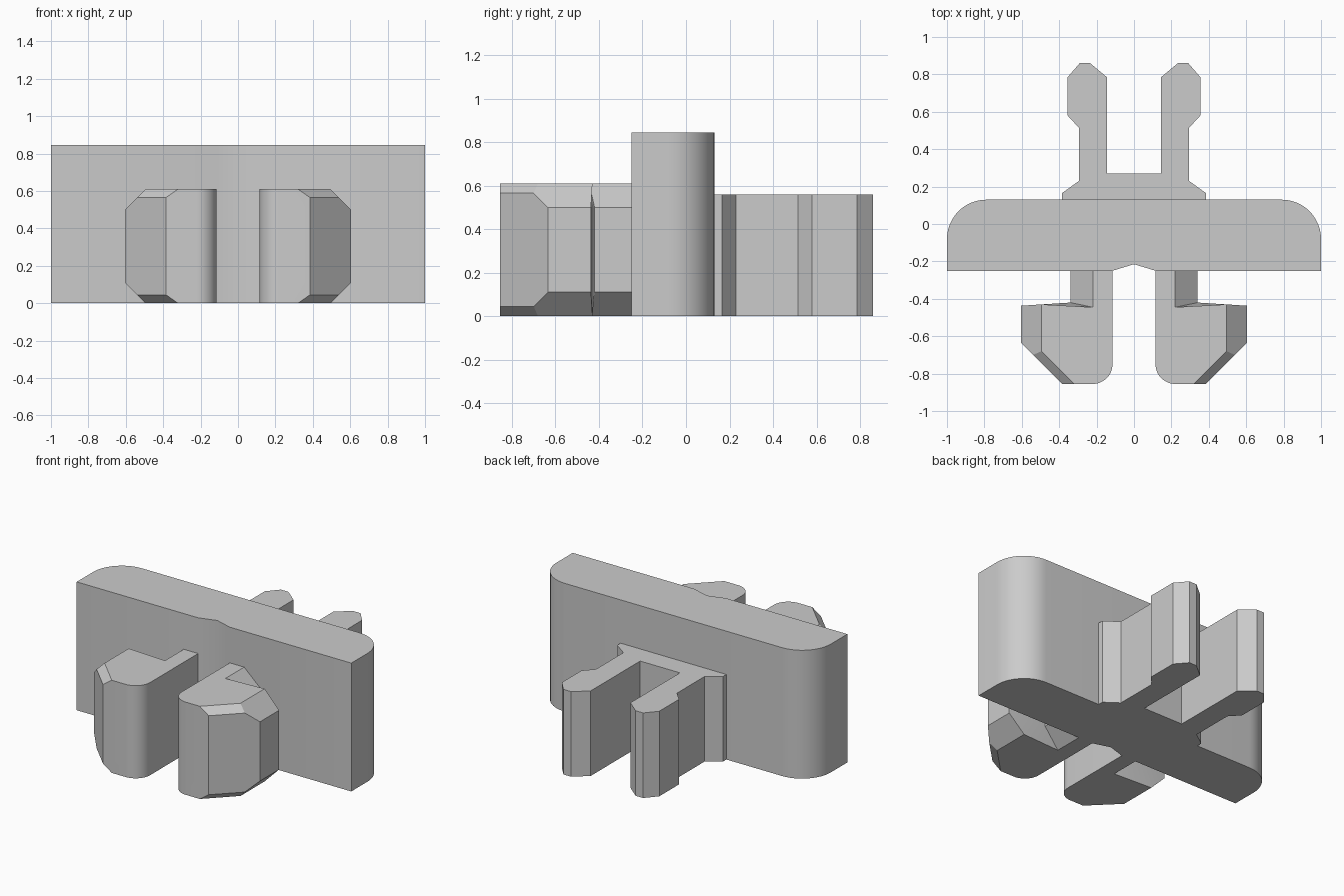
import bpy, bmesh, math
from mathutils import Vector

cube = bpy.data.objects.get("Cube")
if cube:
    bpy.data.objects.remove(cube, do_unlink=True)

grey = bpy.data.materials.new("plain grey")
grey.use_nodes = True
colour = (0.6, 0.6, 0.6, 1)
grey.diffuse_color = colour
grey.node_tree.nodes["Principled BSDF"].inputs["Base Color"].default_value = colour


def arc(cx, cy, r, start, end, steps=12):
    """Points along a circular arc, angles in degrees."""
    angles = [math.radians(start + (end - start) * i / steps) for i in range(steps + 1)]
    return [(cx + r * math.cos(a), cy + r * math.sin(a)) for a in angles]


def prism(profile, height):
    """Extrude a plan outline upwards from the ground."""
    bm = bmesh.new()
    base = bm.faces.new([bm.verts.new((x, y, 0)) for x, y in profile])
    top = bmesh.ops.extrude_face_region(bm, geom=[base])["geom"]
    verts = [v for v in top if isinstance(v, bmesh.types.BMVert)]
    bmesh.ops.translate(bm, verts=verts, vec=(0, 0, height))
    bmesh.ops.recalc_face_normals(bm, faces=bm.faces)
    return bm


def cut(bm, point, normal, clear=True):
    """Slice with a plane, and cap the opening if one side is removed."""
    geom = bm.verts[:] + bm.edges[:] + bm.faces[:]
    res = bmesh.ops.bisect_plane(bm, geom=geom, dist=1e-5, plane_co=point,
                                 plane_no=Vector(normal).normalized(), clear_outer=clear)
    if clear:
        edges = [e for e in res["geom_cut"] if isinstance(e, bmesh.types.BMEdge)]
        bmesh.ops.holes_fill(bm, edges=edges)


def finish(bm, name, angle=25, side=1):
    bmesh.ops.scale(bm, vec=(side, 1, 1), verts=bm.verts)
    bmesh.ops.recalc_face_normals(bm, faces=bm.faces)
    mesh = bpy.data.meshes.new(name)
    bm.to_mesh(mesh)
    bm.free()
    mesh.materials.append(grey)
    obj = bpy.data.objects.new(name, mesh)
    bpy.context.collection.objects.link(obj)
    bpy.ops.object.select_all(action='DESELECT')
    obj.select_set(True)
    bpy.context.view_layer.objects.active = obj
    bpy.ops.object.shade_smooth_by_angle(angle=math.radians(angle))


# Central plate: rounded rear corners and a shallow notch in front
plate = [(-1, -0.25), (-0.115, -0.25), (0, -0.215), (0.115, -0.25), (1, -0.25)]
plate += arc(0.79, -0.08, 0.21, 0, 90) + arc(-0.79, -0.08, 0.21, 90, 180)
finish(prism(plate, 0.845), "plate", 40)

# Rear clip: two barbed prongs on a common base
half = [(0.385, 0.13), (0.385, 0.165), (0.295, 0.23), (0.295, 0.515), (0.355, 0.58),
        (0.355, 0.785), (0.29, 0.86), (0.235, 0.86), (0.145, 0.785), (0.145, 0.27)]
finish(prism(half + [(-x, y) for x, y in reversed(half)], 0.56), "rear_clip")

# Front hooks: chamfered neck and head on each side
H, LOW, HIGH = 0.61, 0.11, 0.5
for side, label in ((1, "left"), (-1, "right")):
    neck = prism([(0.115, -0.25), (0.115, -0.445), (0.34, -0.445), (0.34, -0.25)], H)
    cut(neck, (0.34, 0, HIGH), (0.11, 0, 0.12))
    cut(neck, (0.34, 0, LOW), (0.11, 0, -0.12))
    finish(neck, label + "_hook_neck", side=side)

    head = prism(arc(0.22, -0.75, 0.105, 180, 270)
                 + [(0.385, -0.855), (0.605, -0.635), (0.605, -0.437),
                    (0.34, -0.42), (0.115, -0.445)], H)
    for z, up in ((HIGH, 1), (LOW, -1)):
        cut(head, (0.605, 0, z), (1, 0, up))
        cut(head, (0.385, -0.855, z + 0.065 * up), (0.7, -0.7, up))
        cut(head, (0, 0, z), (0, 0, 1), clear=False)
    # Lean the back of the head into the neck at top and bottom
    for v in head.verts:
        if abs(v.co.x - 0.34) < 0.001 and abs(v.co.y + 0.42) < 0.001 and not 0.05 < v.co.z < 0.55:
            v.co.x, v.co.y = 0.22, -0.445
    finish(head, label + "_hook_head", side=side)
